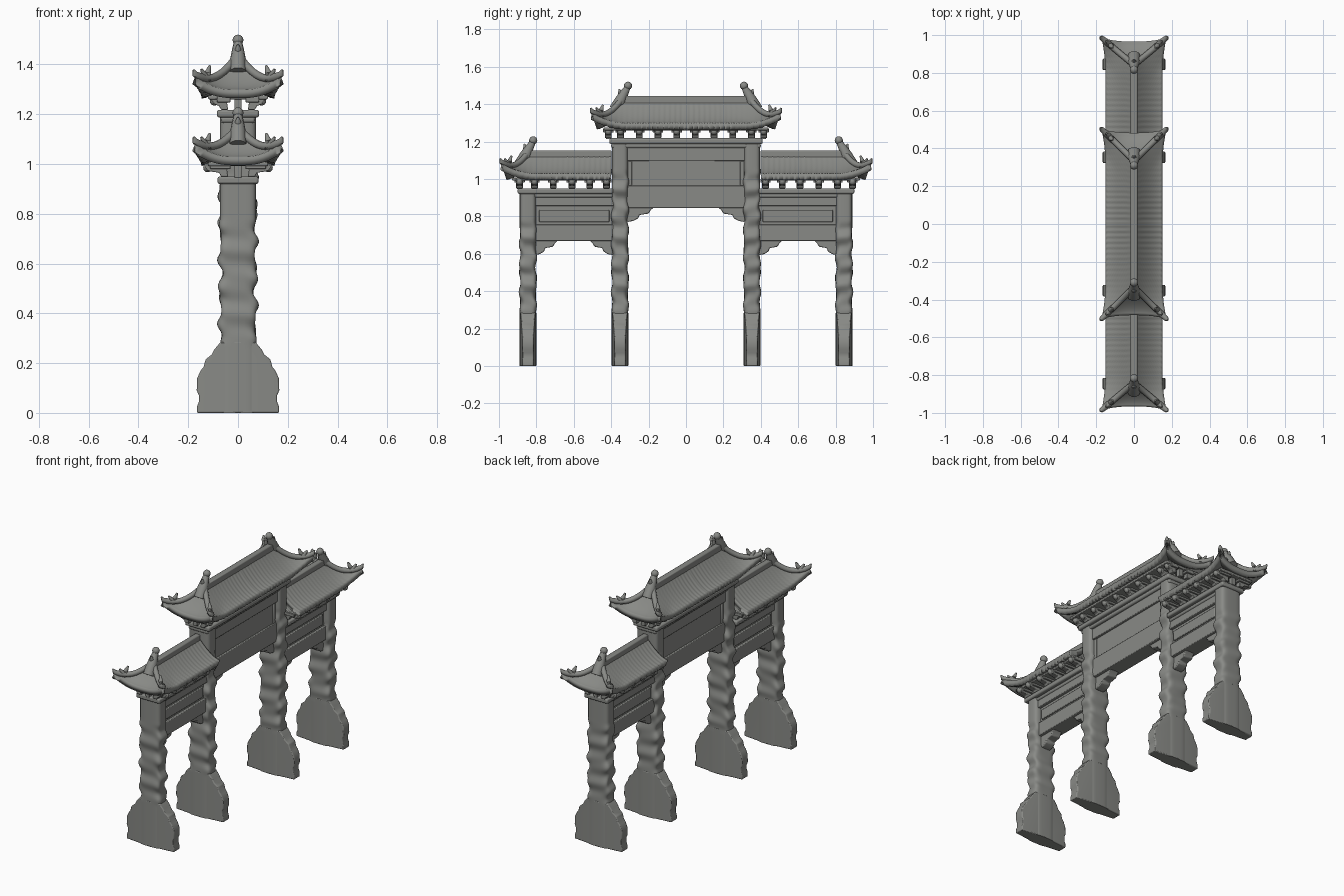
import bpy, bmesh, math
from mathutils import Vector

if "Cube" in bpy.data.objects:
    bpy.data.objects.remove(bpy.data.objects["Cube"])

stone = bpy.data.materials.new("grey stone")
stone.diffuse_color = (0.25, 0.255, 0.24, 1)
stone.use_nodes = True
stone.node_tree.nodes["Principled BSDF"].inputs["Base Color"].default_value = stone.diffuse_color


def finish(name, bm, mx=True, my=True, bevel=0.0, thick=0.0, angle=40, recalc=True):
    """Turn a bmesh into a mirrored, shaded object."""
    bmesh.ops.remove_doubles(bm, verts=bm.verts, dist=1e-5)
    if recalc:
        bmesh.ops.recalc_face_normals(bm, faces=bm.faces)
    me = bpy.data.meshes.new(name)
    bm.to_mesh(me)
    bm.free()
    me.materials.append(stone)
    me.shade_smooth()
    me.set_sharp_from_angle(angle=math.radians(angle))
    ob = bpy.data.objects.new(name, me)
    bpy.context.collection.objects.link(ob)
    if mx or my:
        m = ob.modifiers.new("mirror", 'MIRROR')
        m.use_axis = (mx, my, False)
        m.merge_threshold = 0.0005
    if thick:
        m = ob.modifiers.new("thickness", 'SOLIDIFY')
        m.thickness, m.offset = thick, -1
    if bevel:
        m = ob.modifiers.new("bevel", 'BEVEL')
        m.width, m.segments, m.limit_method = bevel, 2, 'ANGLE'
    return ob


def loft(bm, rings):
    """Skin a list of closed rings and cap both ends."""
    vs = [[bm.verts.new(p) for p in r] for r in rings]
    n = len(vs[0])
    for a, b in zip(vs, vs[1:]):
        for i in range(n):
            bm.faces.new((a[i], a[(i + 1) % n], b[(i + 1) % n], b[i]))
    bm.faces.new(vs[0][::-1])
    bm.faces.new(vs[-1])


def box(bm, x0, x1, y0, y1, z0, z1):
    loft(bm, [[(x0, y0, z), (x1, y0, z), (x1, y1, z), (x0, y1, z)] for z in (z0, z1)])


def tube(bm, path, radii, n=10):
    path = [Vector(p) for p in path]
    rings = []
    for i, p in enumerate(path):
        d = path[min(i + 1, len(path) - 1)] - path[max(i - 1, 0)]
        q = d.to_track_quat('Z', 'Y')
        rings.append([p + q @ Vector((radii[i] * math.cos(a), radii[i] * math.sin(a), 0))
                      for a in (2 * math.pi * k / n for k in range(n))])
    loft(bm, rings)


def ball(bm, c, r):
    ret = bmesh.ops.create_uvsphere(bm, u_segments=12, v_segments=8, radius=r)
    bmesh.ops.translate(bm, verts=ret['verts'], vec=c)


# Carved columns: rounded oblong section with coiling relief
def column(name, yc, top):
    bm = bmesh.new()
    rings, steps = [], int(top / 0.012)
    for i in range(steps + 1):
        z = top * i / steps
        amp = 0.008 * max(0, min(1, (z - 0.27) / 0.06, (top - 0.14 - z) / 0.06))
        ring = []
        for k in range(32):
            a = 2 * math.pi * (k + 0.5) / 32
            c, s = math.cos(a), math.sin(a)
            w = amp * (0.35 + 0.65 * abs(c)) * (math.sin(z * 48 + a) + 0.6 * math.sin(z * 75 - 2 * a))
            px = math.copysign(abs(c) ** 0.45, c) * 0.072 + c * w
            py = math.copysign(abs(s) ** 0.45, s) * 0.044 + s * w
            ring.append((px, yc + py, z))
        rings.append(ring)
    loft(bm, rings)
    finish(name, bm, mx=False)


column("inner_column", 0.353, 1.19)
column("outer_column", 0.845, 0.925)

# Drum-stone feet, tapering in thickness away from the column
foot = [(0, 0), (0.165, 0), (0.165, 0.025), (0.157, 0.045), (0.157, 0.07), (0.166, 0.09),
        (0.164, 0.14), (0.15, 0.17), (0.138, 0.185), (0.13, 0.215), (0.105, 0.235),
        (0.095, 0.255), (0.07, 0.285), (0, 0.285)]
for name, yc in (("inner_foot", 0.353), ("outer_foot", 0.845)):
    bm = bmesh.new()
    loft(bm, [[(x, yc + s * (0.046 - 0.1 * x), z) for x, z in foot] for s in (-1, 1)])
    for f in [f for f in bm.faces if all(v.co.x < 1e-6 for v in f.verts)]:
        bm.faces.remove(f)
    finish(name, bm, bevel=0.005)

# Lintels and panels between the columns
bm = bmesh.new()
box(bm, -0.05, 0.05, -0.32, 0.32, 0.845, 0.965)
box(bm, -0.04, 0.04, -0.32, 0.32, 0.96, 1.19)
box(bm, -0.055, 0.055, -0.32, 0.32, 1.095, 1.165)
for y in (-0.3, 0.3):
    box(bm, -0.046, 0.046, y - 0.012, y + 0.012, 0.965, 1.095)
finish("centre_lintel", bm, False, False, bevel=0.004)

bm = bmesh.new()
box(bm, -0.05, 0.05, 0.38, 0.82, 0.668, 0.755)
box(bm, -0.036, 0.036, 0.38, 0.82, 0.75, 0.92)
box(bm, -0.046, 0.046, 0.41, 0.785, 0.77, 0.835)
box(bm, -0.055, 0.055, 0.38, 0.82, 0.855, 0.905)
finish("side_lintel", bm, False, True, bevel=0.004)

# Stepped corner brackets under the lintels
step = [(0, -0.075), (0.03, -0.07), (0.055, -0.055), (0.06, -0.038),
        (0.105, -0.03), (0.115, -0.012), (0.13, 0.003), (0, 0.003)]
for name, y, d, z, k in (("centre_corner_bracket", 0.315, -1, 0.845, 1.1),
                         ("side_inner_corner_bracket", 0.39, 1, 0.668, 0.95),
                         ("side_outer_corner_bracket", 0.81, -1, 0.668, 0.95)):
    bm = bmesh.new()
    loft(bm, [[(x, y + d * k * p, z + q) for p, q in step] for x in (-0.032, 0.032)])
    finish(name, bm, False, True, bevel=0.005)

# Cornices that carry the eave brackets
bm = bmesh.new()
box(bm, -0.085, 0.085, -0.41, 0.41, 1.187, 1.218)
box(bm, -0.068, 0.068, -0.4, 0.4, 1.165, 1.19)
finish("centre_cornice", bm, False, False, bevel=0.009)
bm = bmesh.new()
box(bm, -0.082, 0.082, 0.39, 0.9, 0.92, 0.95)
box(bm, -0.062, 0.062, 0.39, 0.885, 0.9, 0.922)
finish("side_cornice", bm, False, True, bevel=0.008)


# Eave brackets with soffit plate
def eave_brackets(name, ys, z, reach, y0, y1):
    arm = [(0.04, 0), (0.068, 0), (0.076, 0.015), (reach, 0.022), (reach + 0.012, 0.04),
           (reach, 0.055), (0.02, 0.055), (0.044, 0.028)]
    bm = bmesh.new()
    for y in ys:
        loft(bm, [[(px, y + s, z + pz) for px, pz in arm] for s in (-0.018, 0.018)])
        box(bm, -0.014, 0.014, y - 0.014, y + 0.014, z - 0.005, z + 0.05)
        box(bm, 0.03, reach - 0.01, y - 0.028, y + 0.028, z + 0.03, z + 0.05)
        ball(bm, (reach, y, z + 0.035), 0.018)
    finish(name, bm, bevel=0.003)
    bm = bmesh.new()
    box(bm, -0.12, 0.12, y0, y1, z + 0.042, z + 0.058)
    finish(name + "_soffit", bm, False, y0 > 0, bevel=0.004)


eave_brackets("centre_eave_bracket", (0.05, 0.15, 0.25, 0.35, 0.415), 1.218, 0.095, -0.44, 0.44)
eave_brackets("side_eave_bracket", (0.425, 0.515, 0.61, 0.71, 0.81, 0.89), 0.95, 0.122, 0.4, 0.93)


# Hipped roofs with upturned corners; one quarter is made, then mirrored
def roof(name, y0, yr, y1, zr, drop):
    W, lift = 0.152, 0.055

    def surf(t, x, y, c):
        c *= t ** 3
        z = zr - drop * (1 - (1 - t) ** 1.6) + lift * c
        return Vector((x + 0.02 * c, y + 0.02 * c, z))

    def long_side(u, t):
        ye = yr + t * (y1 - yr)
        y = y0 + u * (ye - y0)
        p = surf(t, t * W, y, max(0, 1 - (ye - y) / 0.15) ** 2)
        p.z += 0.002 * math.sin(y * 220) * min(1, t * 4) * min(1, (1 - u) * 8)
        return p

    def end_side(u, t):
        return surf(t, u * t * W, yr + t * (y1 - yr), u ** 3)

    bm = bmesh.new()
    for fn, nu in ((long_side, 70), (end_side, 10)):
        nt = 12
        g = [[bm.verts.new(fn(i / nu, j / nt)) for j in range(nt + 1)] for i in range(nu + 1)]
        for i in range(nu):
            for j in range(nt):
                bm.faces.new((g[i][j], g[i + 1][j], g[i + 1][j + 1], g[i][j + 1]))
    bmesh.ops.remove_doubles(bm, verts=bm.verts, dist=1e-5)
    bmesh.ops.dissolve_degenerate(bm, edges=bm.edges, dist=1e-6)
    bm.normal_update()
    for f in bm.faces:
        if f.normal.z < 0:
            f.normal_flip()
    finish(name, bm, thick=0.034, recalc=False)

    # top ridge
    bm = bmesh.new()
    lo = -yr if y0 == 0 else y0
    box(bm, -0.018, 0.018, lo, yr, zr - 0.04, zr + 0.014)
    finish(name + "_ridge", bm, False, y0 > 0, bevel=0.006)

    # hip ridges, curled tips and roof figures
    bm = bmesh.new()
    path = [end_side(1, k / 10) + Vector((0, 0, 0.008)) for k in range(11)]
    path.append(path[-1] + Vector((0.006, 0.006, 0.018)))
    tube(bm, path, [0.016] * 10 + [0.013, 0.004])
    p = end_side(1, 0.75)
    tube(bm, [p, p + Vector((0, 0, 0.03)), p + Vector((-0.01, -0.01, 0.06))], [0.017, 0.014, 0.005])
    tube(bm, [p, p + Vector((0.014, 0.014, 0.025)), p + Vector((0.025, 0.025, 0.045))],
         [0.015, 0.012, 0.005])
    finish(name + "_hip_ridge", bm)

    # finials at the ridge ends
    bm = bmesh.new()
    tube(bm, [(0, yr + 0.045, zr - 0.06), (0, yr + 0.015, zr - 0.01), (0, yr - 0.005, zr + 0.03),
              (0, yr - 0.02, zr + 0.055), (0, yr - 0.024, zr + 0.075)],
         [0.034, 0.032, 0.024, 0.018, 0.016])
    ball(bm, (0, yr - 0.025, zr + 0.068), 0.022)
    tube(bm, [(0, yr, zr + 0.01), (0, yr + 0.018, zr + 0.03), (0, yr + 0.022, zr + 0.05)],
         [0.018, 0.013, 0.004])
    finish(name + "_finial", bm, False, True)


roof("centre_roof", 0.0, 0.335, 0.483, 1.43, 0.132)
roof("side_roof", 0.398, 0.842, 0.966, 1.138, 0.11)
